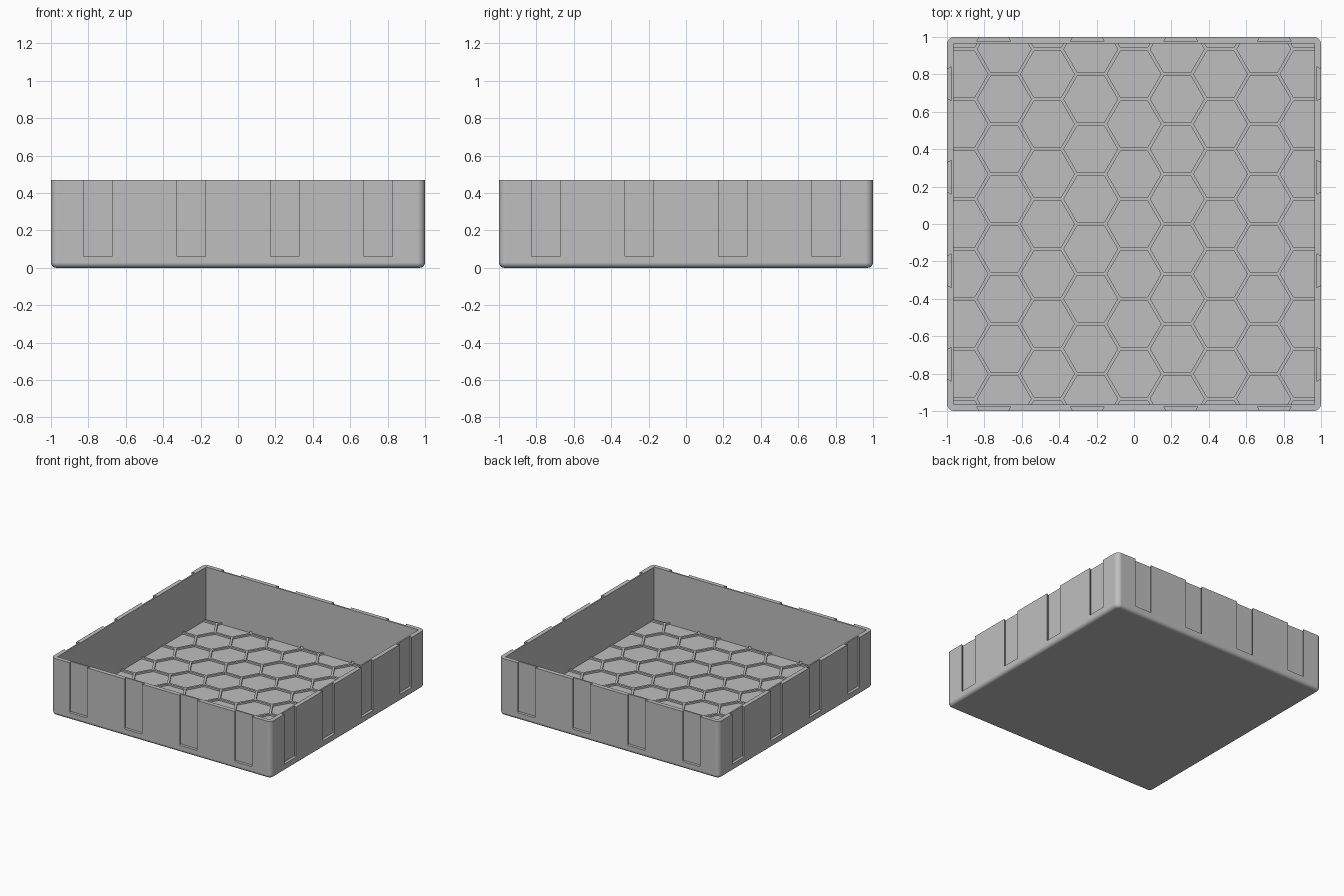
import bpy, bmesh, math
from mathutils import Matrix, Vector

if "Cube" in bpy.data.objects:
    bpy.data.objects.remove(bpy.data.objects["Cube"], do_unlink=True)

HEIGHT = 0.47
INNER = 0.965          # half width of the cavity
FLOOR = 0.036          # top of the floor
RIDGE_TOP = 0.05
PITCH = 0.267          # honeycomb cell, flat to flat
GAP = 0.018            # ridge width

grey = bpy.data.materials.new("light grey plastic")
grey.use_nodes = True
colour = (0.52, 0.52, 0.52, 1)
grey.diffuse_color = colour
grey.node_tree.nodes["Principled BSDF"].inputs["Base Color"].default_value = colour


def finish(bm, name):
    bmesh.ops.recalc_face_normals(bm, faces=bm.faces)
    mesh = bpy.data.meshes.new(name)
    bm.to_mesh(mesh)
    bm.free()
    mesh.materials.append(grey)
    obj = bpy.data.objects.new(name, mesh)
    bpy.context.collection.objects.link(obj)
    return obj


def add_prism(bm, outline, z0, z1, matrix=Matrix()):
    low = [bm.verts.new(matrix @ Vector((x, y, z0))) for x, y in outline]
    high = [bm.verts.new(matrix @ Vector((x, y, z1))) for x, y in outline]
    bm.faces.new(low[::-1])
    bm.faces.new(high)
    for i in range(len(low)):
        j = (i + 1) % len(low)
        bm.faces.new((low[i], low[j], high[j], high[i]))


def square(half):
    return [(-half, -half), (half, -half), (half, half), (-half, half)]


def activate(obj):
    bpy.ops.object.select_all(action='DESELECT')
    obj.select_set(True)
    bpy.context.view_layer.objects.active = obj


def cut(obj, cutter):
    cutter.hide_render = True
    mod = obj.modifiers.new("cut", 'BOOLEAN')
    mod.operation = 'DIFFERENCE'
    mod.solver = 'EXACT'
    mod.object = cutter
    activate(obj)
    bpy.ops.object.modifier_apply(modifier=mod.name)
    bpy.data.objects.remove(cutter, do_unlink=True)


# Tray body with rounded upright corners and rounded bottom edge
bm = bmesh.new()
add_prism(bm, square(1), 0, HEIGHT)
upright = [e for e in bm.edges if abs(e.verts[0].co.z - e.verts[1].co.z) > 0.1]
bmesh.ops.bevel(bm, geom=upright, offset=0.04, segments=6, profile=0.5, affect='EDGES')
bottom = [e for e in bm.edges if max(v.co.z for v in e.verts) < 0.001]
bmesh.ops.bevel(bm, geom=bottom, offset=0.028, segments=5, profile=0.5, affect='EDGES')
tray = finish(bm, "tray_body")

# Open cavity
bm = bmesh.new()
add_prism(bm, square(INNER), FLOOR, HEIGHT + 0.1)
cut(tray, finish(bm, "cavity_cutter"))

# Dovetail slots, four on each side, wider towards the inside
bm = bmesh.new()
slot = [(-0.065, -1.02), (0.065, -1.02), (0.09, -0.977), (-0.09, -0.977)]
for side in range(4):
    turn = Matrix.Rotation(side * math.pi / 2, 4, 'Z')
    for x in (-0.75, -0.25, 0.25, 0.75):
        add_prism(bm, slot, 0.06, HEIGHT + 0.1, turn @ Matrix.Translation((x, 0, 0)))
cut(tray, finish(bm, "slot_cutter"))

# Honeycomb ridges on the floor
bm = bmesh.new()
add_prism(bm, square(INNER + 0.003), FLOOR - 0.01, RIDGE_TOP)
ridges = finish(bm, "honeycomb_ridges")
bm = bmesh.new()
radius = (PITCH - GAP) / math.sqrt(3)
hexagon = [(radius * math.cos(i * math.pi / 3), radius * math.sin(i * math.pi / 3))
           for i in range(6)]
for col in range(-4, 5):
    for row in range(-4, 5):
        centre = (col * PITCH * math.sqrt(3) / 2, (row + 0.5 * (col % 2)) * PITCH, 0)
        add_prism(bm, hexagon, 0, 0.1, Matrix.Translation(centre))
cut(ridges, finish(bm, "cell_cutter"))

# Smooth rounded edges, crisp everywhere else
activate(tray)
bpy.ops.object.shade_smooth_by_angle(angle=math.radians(30))
weighted = tray.modifiers.new("weighted_normals", 'WEIGHTED_NORMAL')
weighted.keep_sharp = True
